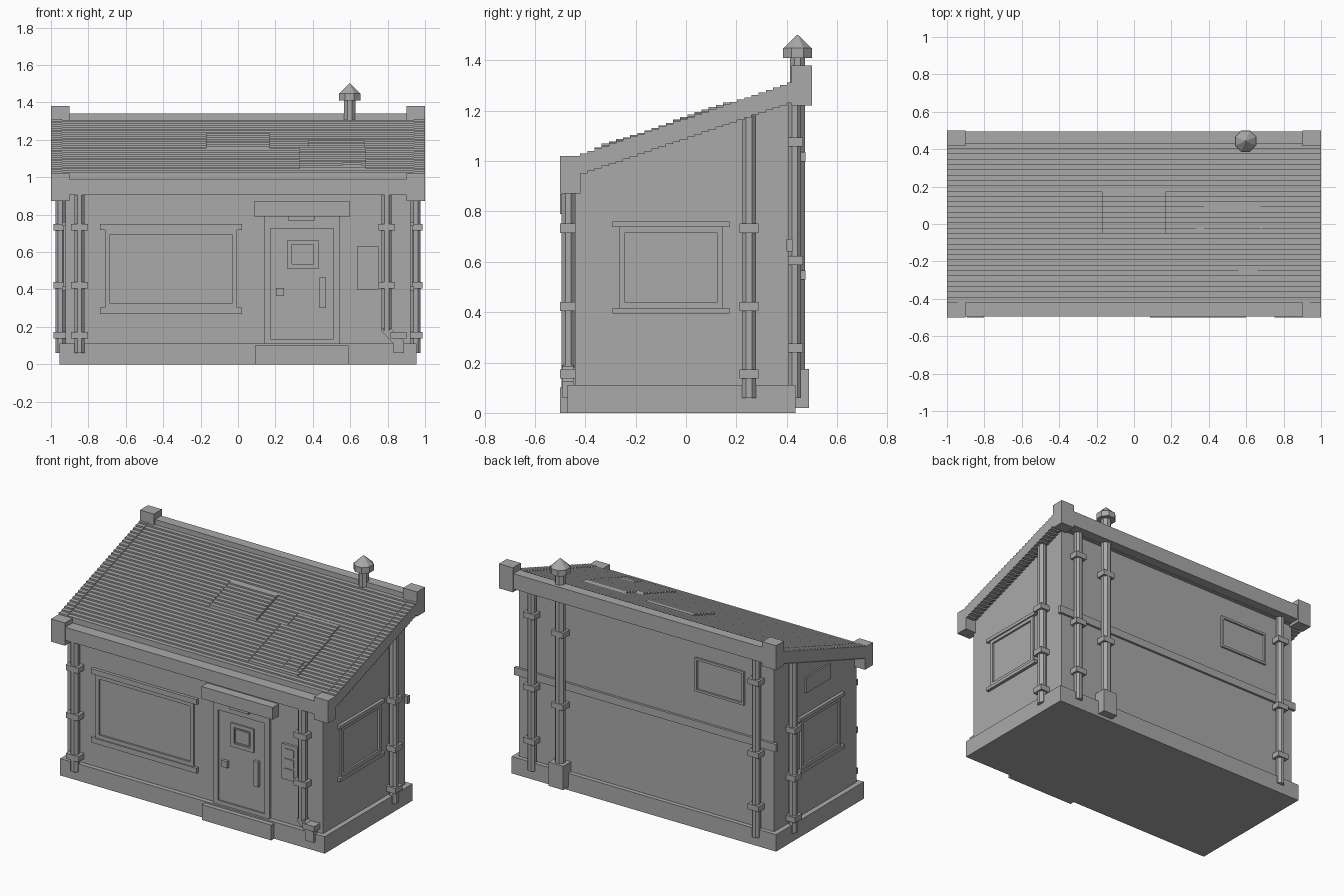
import bpy, bmesh, math
from mathutils import Matrix, Vector

if "Cube" in bpy.data.objects:
    bpy.data.objects.remove(bpy.data.objects["Cube"])

grey = bpy.data.materials.new("plain grey")
grey.diffuse_color = (0.4, 0.4, 0.4, 1)
grey.use_nodes = True
grey.node_tree.nodes["Principled BSDF"].inputs["Base Color"].default_value = grey.diffuse_color


def finish(name, bm):
    bmesh.ops.recalc_face_normals(bm, faces=bm.faces)
    me = bpy.data.meshes.new(name)
    bm.to_mesh(me)
    bm.free()
    me.materials.append(grey)
    ob = bpy.data.objects.new(name, me)
    bpy.context.collection.objects.link(ob)
    return ob


def add_box(bm, x0, x1, y0, y1, z0, z1):
    m = Matrix.Translation(((x0 + x1) / 2, (y0 + y1) / 2, (z0 + z1) / 2)) @ \
        Matrix.Diagonal((x1 - x0, y1 - y0, z1 - z0, 1))
    bmesh.ops.create_cube(bm, size=1, matrix=m)


def boxes(name, *items):
    bm = bmesh.new()
    for b in items:
        add_box(bm, *b)
    return finish(name, bm)


def add_oct(bm, x, y, z0, z1, a0, a1=None):
    """Upright octagonal prism or cone; a = half width across flats."""
    k = 1 / math.cos(math.pi / 8)
    a1 = a0 if a1 is None else a1
    m = Matrix.Translation((x, y, (z0 + z1) / 2)) @ Matrix.Rotation(math.pi / 8, 4, 'Z')
    bmesh.ops.create_cone(bm, cap_ends=True, segments=8, radius1=a0 * k,
                          radius2=a1 * k, depth=z1 - z0, matrix=m)


def extrude(name, pts, axis, c0, c1):
    """Extrude a closed profile: (y, z) along x, or (x, z) along y."""
    bm = bmesh.new()
    to3 = (lambda p: (c0, p[0], p[1])) if axis == 'x' else (lambda p: (p[0], c0, p[1]))
    f = bm.faces.new([bm.verts.new(to3(p)) for p in pts])
    r = bmesh.ops.extrude_face_region(bm, geom=[f])
    d = Vector((c1 - c0, 0, 0)) if axis == 'x' else Vector((0, c1 - c0, 0))
    bmesh.ops.translate(bm, vec=d, verts=[v for v in r['geom'] if isinstance(v, bmesh.types.BMVert)])
    return finish(name, bm)


def pipe(name, x, y, z0, z1, clamps, a=0.027, c=0.04):
    bm = bmesh.new()
    add_oct(bm, x, y, z0, z1, a)
    for z in clamps:
        add_box(bm, x - c, x + c, y - 0.032, y + 0.032, z - 0.018, z + 0.018)
    return finish(name, bm)


# stepped roof covering: profile follows a shared staircase
N, Y0, DY, Z0, DZ = 30, -0.42, 0.85 / 30, 1.02, 0.29 / 30


def stepped(name, x0, x1, i0, i1, lift, depth):
    top, low = [], []
    for i in range(i0, i1):
        z = Z0 + DZ * (i + 0.7) + lift
        for j in (i, i + 1):
            top.append((Y0 + DY * j, z))
            low.append((Y0 + DY * j, z - depth))
    return extrude(name, top + low[::-1], 'x', x0, x1)


stepped("roof", -0.94, 0.94, 0, N, 0, 0.07)
for s in (-1, 1):
    stepped("barge_board", s * 0.94, s, 0, N, 0.004, 0.08)
stepped("roof_patch_middle", -0.17, 0.17, 13, 21, 0.013, 0.03)
stepped("roof_patch_upper", 0.375, 0.675, 14, 18, 0.008, 0.03)
stepped("roof_patch_lower", 0.33, 0.685, 2, 14, 0.008, 0.03)
stepped("roof_patch_small", 0.56, 0.66, 3, 6, 0.013, 0.03)

# walls, base and step
extrude("walls", [(-0.44, 0.05), (0.407, 0.05), (0.407, 1.26), (-0.44, 0.965)], 'x', -0.922, 0.922)
boxes("plinth", (-0.955, 0.955, -0.47, 0.435, 0, 0.11))
boxes("door_step", (0.09, 0.59, -0.5, -0.44, 0, 0.1))

# eaves and ridge beams with corner blocks
boxes("front_beam", (-0.92, 0.92, -0.495, -0.42, 0.905, 0.99))
boxes("back_beam", (-0.92, 0.92, 0.43, 0.495, 1.24, 1.34))
boxes("corner_blocks", *[(min(s, s * 0.9), max(s, s * 0.9), *yz) for s in (-1, 1)
                         for yz in ((-0.5, -0.418, 0.872, 1.02), (0.418, 0.5, 1.22, 1.38))])


# windows are built on a wall plane: u across, z up, d outward
def on_wall(side, u0, u1, z0, z1, d):
    if side == 'front':
        return (u0, u1, -0.44 - d, -0.43, z0, z1)
    if side == 'back':
        return (u0, u1, 0.40, 0.407 + d, z0, z1)
    if side == 'right':
        return (0.91, 0.922 + d, u0, u1, z0, z1)
    return (-0.922 - d, -0.91, u0, u1, z0, z1)


def frame(name, side, u0, u1, z0, z1, t, d, over=0.0, bar=0.0):
    parts = [(u0, u0 + t, z0, z1, d), (u1 - t, u1, z0, z1, d),
             (u0 + t, u1 - t, z0, z0 + t, d), (u0 + t, u1 - t, z1 - t, z1, d)]
    if bar:   # overhanging sill and header
        parts += [(u0 - over, u1 + over, z0 - bar, z0, d + 0.008),
                  (u0 - over, u1 + over, z1, z1 + bar, d + 0.008)]
    return boxes(name, *[on_wall(side, *p) for p in parts])


frame("front_window", 'front', -0.712, -0.005, 0.303, 0.717, 0.025, 0.012, 0.027, 0.034)
for s in ('right', 'left'):
    frame(s + "_window", s, -0.265, 0.145, 0.417, 0.738, 0.022, 0.012, 0.027, 0.022)
frame("back_window", 'back', -0.71, -0.355, 0.88, 1.10, 0.015, 0.012)
boxes("left_vent", on_wall('left', -0.16, 0.09, 0.895, 0.995, 0.01))

# door
frame("door_frame", 'front', 0.14, 0.545, 0.10, 0.79, 0.035, 0.016)
boxes("door", on_wall('front', 0.175, 0.51, 0.11, 0.725, 0.006))
boxes("door_lintel", on_wall('front', 0.175, 0.51, 0.725, 0.79, 0.016))
frame("door_window", 'front', 0.265, 0.43, 0.51, 0.665, 0.025, 0.016)
boxes("door_window_pane", on_wall('front', 0.30, 0.395, 0.545, 0.63, 0.013))
boxes("door_lock", on_wall('front', 0.203, 0.247, 0.365, 0.408, 0.025))
boxes("door_handle", on_wall('front', 0.437, 0.47, 0.30, 0.465, 0.025))
boxes("canopy", on_wall('front', 0.085, 0.6, 0.79, 0.87, 0.06))
boxes("canopy_light", on_wall('front', 0.27, 0.41, 0.765, 0.79, 0.04))

# notice panel beside the door
boxes("notice_panel", on_wall('front', 0.635, 0.75, 0.40, 0.63, 0.016))
boxes("notice_plates", *[on_wall('front', 0.66, 0.725, z, z + 0.05, 0.022)
                         for z in (0.425, 0.49, 0.555)])

# drain pipes
low3 = (0.733, 0.422, 0.155)
pipe("front_left_pipe", -0.848, -0.468, 0.06, 0.92, low3, c=0.045)
pipe("front_right_pipe", 0.795, -0.468, 0.18, 0.92, low3[:2], c=0.045)
extrude("front_right_pipe_foot", [(0.768, 0.19), (0.768, 0.175), (0.832, 0.11), (0.832, 0.06),
                                  (0.887, 0.06), (0.887, 0.125), (0.822, 0.185), (0.822, 0.19)],
        'y', -0.49, -0.446)
boxes("front_right_foot_clamp", (0.815, 0.9, -0.5, -0.436, 0.137, 0.172))
for s in (-1, 1):
    bm = bmesh.new()
    add_oct(bm, s * 0.95, 0.25, 0.06, 1.2, 0.027)
    for z in low3:
        add_box(bm, s * 0.952 - 0.035, s * 0.952 + 0.035, 0.212, 0.288, z - 0.018, z + 0.018)
    finish("side_pipe", bm)
    pipe("back_pipe", s * 0.81, 0.432, 0.06, 1.26, (1.075, 0.605, 0.257), 0.025)

# back rail
boxes("back_rail", (-0.945, 0.945, 0.40, 0.422, 0.64, 0.69))

# tall vent pipe with base box and pointed cap
pipe("vent_pipe", 0.597, 0.443, 0.1, 1.42, (1.017, 0.547), 0.03, 0.043)
boxes("vent_base", (0.545, 0.65, 0.40, 0.488, 0.02, 0.175))
bm = bmesh.new()
add_oct(bm, 0.597, 0.443, 1.41, 1.448, 0.057)
add_oct(bm, 0.597, 0.443, 1.448, 1.5, 0.055, 0.004)
finish("vent_cap", bm)
